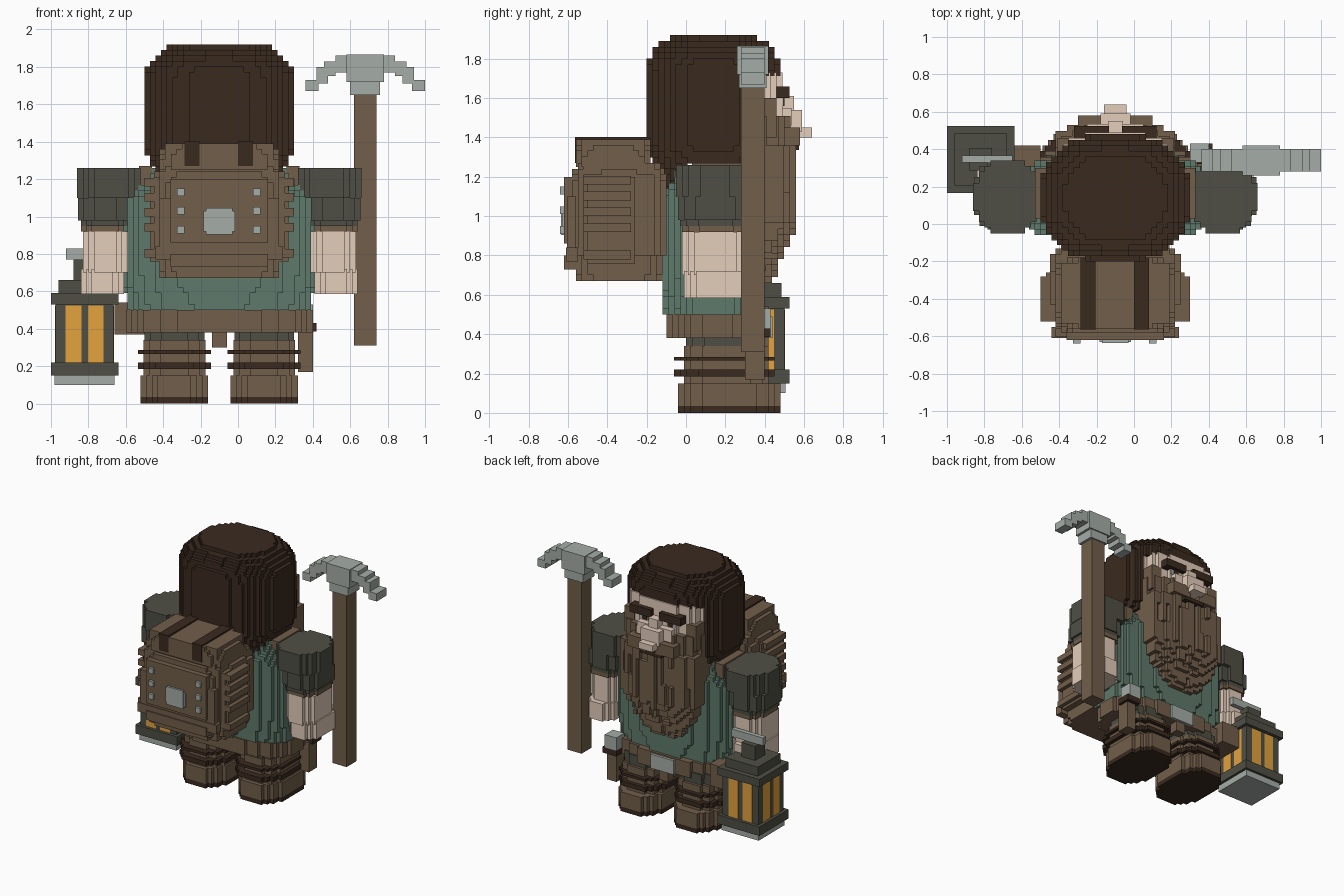
import bpy
import random

if "Cube" in bpy.data.objects:
    bpy.data.objects.remove(bpy.data.objects["Cube"])

random.seed(4)
CX = -0.10   # body centre line
CELL = 0.03  # block size


def material(name, rgb):
    m = bpy.data.materials.new(name)
    lin = [((c / 255 + 0.055) / 1.055) ** 2.4 for c in rgb]
    m.diffuse_color = (*lin, 1)
    m.use_nodes = True
    m.node_tree.nodes["Principled BSDF"].inputs["Base Color"].default_value = m.diffuse_color
    return m


HAIR = material("dark brown", (58, 42, 31))
BROWN = material("leather brown", (114, 94, 74))
TEAL = material("teal cloth", (95, 122, 107))
GREY = material("dark grey", (79, 79, 69))
SKIN = material("skin", (227, 205, 186))
SILVER = material("silver", (165, 173, 167))
AMBER = material("amber", (227, 163, 62))


def make(name, verts, faces, mat):
    me = bpy.data.meshes.new(name)
    me.from_pydata(verts, [], faces)
    me.materials.append(mat)
    ob = bpy.data.objects.new(name, me)
    bpy.context.collection.objects.link(ob)
    return ob


# the six sides of a unit cell: direction and corners
SIDES = [((1, 0, 0), ((1, 0, 0), (1, 1, 0), (1, 1, 1), (1, 0, 1))),
         ((-1, 0, 0), ((0, 0, 0), (0, 0, 1), (0, 1, 1), (0, 1, 0))),
         ((0, 1, 0), ((0, 1, 0), (0, 1, 1), (1, 1, 1), (1, 1, 0))),
         ((0, -1, 0), ((0, 0, 0), (1, 0, 0), (1, 0, 1), (0, 0, 1))),
         ((0, 0, 1), ((0, 0, 1), (1, 0, 1), (1, 1, 1), (0, 1, 1))),
         ((0, 0, -1), ((0, 0, 0), (0, 1, 0), (1, 1, 0), (1, 0, 0)))]


def box(name, x, y, z, mat):
    lo, hi = zip(x, y, z)
    verts, faces = [], []
    for _, corners in SIDES:
        faces.append(tuple(range(len(verts), len(verts) + 4)))
        verts += [tuple(hi[i] if c[i] else lo[i] for i in range(3)) for c in corners]
    return make(name, verts, faces, mat)


def blocks(name, x, y, z, mat, p=2.6, scale=lambda t: 1, keep=lambda x, y, z: True):
    """Block-built rounded column: superellipse section, scaled by height."""
    rng = (x, y, z)
    n = [max(1, round((b - a) / CELL)) for a, b in rng]
    d = [(b - a) / k for (a, b), k in zip(rng, n)]
    cells = set()
    for k in range(n[2]):
        s = max(scale((k + 0.5) / n[2]), 0.01)
        for i in range(n[0]):
            for j in range(n[1]):
                u = abs((i + 0.5) / n[0] * 2 - 1) / s
                v = abs((j + 0.5) / n[1] * 2 - 1) / s
                c = [rng[a][0] + (q + 0.5) * d[a] for a, q in enumerate((i, j, k))]
                if u ** p + v ** p <= 1 and keep(*c):
                    cells.add((i, j, k))
    index, faces = {}, []
    for c in sorted(cells):
        for step, corners in SIDES:
            if tuple(a + b for a, b in zip(c, step)) not in cells:
                faces.append([index.setdefault(tuple(a + b for a, b in zip(c, q)), len(index))
                              for q in corners])
    verts = [tuple(rng[a][0] + q[a] * d[a] for a in range(3)) for q in index]
    return make(name, verts, faces, mat)


# ---- boots and legs
for side, lx in (("left", -0.34), ("right", 0.14)):
    def leg(part, w, y, z, mat):
        blocks(f"{side}_{part}", (lx - w, lx + w), y, z, mat, 2.6)
    leg("sole", 0.18, (-0.04, 0.48), (0, 0.035), HAIR)
    leg("boot_foot", 0.18, (-0.04, 0.48), (0.035, 0.15), BROWN)
    leg("boot_shaft", 0.165, (-0.01, 0.42), (0.15, 0.34), BROWN)
    leg("lower_boot_band", 0.195, (-0.06, 0.45), (0.185, 0.22), HAIR)
    leg("upper_boot_band", 0.195, (-0.06, 0.45), (0.265, 0.285), HAIR)
    leg("trouser", 0.16, (0.0, 0.40), (0.34, 0.42), GREY)

# ---- torso and belt
blocks("tunic", (-0.62, 0.42), (-0.12, 0.40), (0.5, 1.26), TEAL, 2.5,
       lambda t: 0.95 + 0.05 * min(1, t * 4) - 0.25 * max(0, t - 0.8) / 0.2)
blocks("belt", (-0.60, 0.40), (-0.10, 0.42), (0.38, 0.5), BROWN, 2.4)
box("belt_buckle", (-0.20, 0.0), (0.38, 0.44), (0.38, 0.49), SILVER)
box("belt_end", (-0.14, -0.06), (0.35, 0.42), (0.30, 0.40), BROWN)
box("hip_pouch", (-0.66, -0.50), (0.20, 0.42), (0.37, 0.54), BROWN)
box("belt_hammer_handle", (0.32, 0.40), (0.30, 0.40), (0.17, 0.40), BROWN)
box("belt_hammer_loop", (0.30, 0.42), (0.32, 0.43), (0.385, 0.43), HAIR)
box("belt_hammer_head", (0.30, 0.40), (0.33, 0.43), (0.43, 0.53), SILVER)

# ---- arms
for side, s in (("left", -1), ("right", 1)):
    def arm(part, a, b, y, z, mat, p=2.4):
        x = sorted((CX + s * a, CX + s * b))
        blocks(f"{side}_{part}", x, y, z, mat, p)
    arm("shoulder", 0.39, 0.76, (-0.05, 0.34), (1.10, 1.26), GREY, 2.2)
    arm("sleeve", 0.46, 0.755, (-0.04, 0.34), (0.98, 1.10), GREY)
    arm("sleeve_hem", 0.48, 0.74, (-0.03, 0.33), (0.95, 0.98), GREY)
    arm("cuff", 0.48, 0.74, (-0.02, 0.33), (0.92, 0.95), BROWN)
    arm("forearm", 0.49, 0.73, (-0.02, 0.32), (0.70, 0.92), SKIN, 2.8)
    arm("hand", 0.51, 0.74, (-0.01, 0.36), (0.585, 0.72), SKIN, 2.8)
    arm("shoulder_strap", 0.36, 0.43, (0.03, 0.30), (1.16, 1.27), BROWN, 6)

# ---- head: hair with a face opening, face, beard
def hair_keep(x, y, z):
    face = y > 0.28 and z < 1.725 and abs(x - CX) < 0.31
    return not face and (z > 1.27 or y < 0.0)


def hair_scale(t):
    if t > 0.79:
        return 1 - 0.38 * ((t - 0.79) / 0.21) ** 2
    return 1 - 0.20 * max(0, 0.30 - t) / 0.30


blocks("hair", (-0.50, 0.30), (-0.20, 0.48), (1.12, 1.92), HAIR, 2.4, hair_scale, hair_keep)
blocks("face", (-0.41, 0.21), (0.0, 0.49), (1.38, 1.73), SKIN, 3)
blocks("cheek_beard", (-0.42, 0.22), (0.05, 0.53), (1.26, 1.51), BROWN, 2.8)
for side, s in (("left", -1), ("right", 1)):
    def span(a, b):
        return sorted((CX + s * a, CX + s * b))
    box(f"{side}_brow", span(0.035, 0.22), (0.44, 0.525), (1.60, 1.66), HAIR)
    box(f"{side}_eye", span(0.08, 0.16), (0.44, 0.495), (1.56, 1.60), SILVER)
    box(f"{side}_pupil", span(0.09, 0.13), (0.44, 0.50), (1.56, 1.60), HAIR)
    box(f"{side}_sideburn", span(0.22, 0.31), (0.26, 0.46), (1.40, 1.60), BROWN)
    box(f"{side}_moustache", span(0.04, 0.20), (0.48, 0.58), (1.36, 1.45), BROWN)
    box(f"{side}_cheek", span(0.04, 0.15), (0.44, 0.535), (1.46, 1.55), SKIN)
box("nose_bridge", (-0.14, -0.06), (0.44, 0.55), (1.50, 1.61), SKIN)
box("nose", (-0.18, -0.02), (0.44, 0.59), (1.43, 1.54), SKIN)
box("nose_tip", (-0.16, -0.04), (0.50, 0.64), (1.40, 1.45), SKIN)
box("mouth", (-0.19, -0.01), (0.48, 0.575), (1.335, 1.365), HAIR)

strand = {}
def beard_shape(x, y, z):
    # uneven strands over a rounded, tapering tip
    key = (round(x / CELL), int(z / 0.16))
    jitter = strand.setdefault(key, random.choice((0, 0, 0.025)))
    u = abs(x - CX) / 0.32
    front = 0.57 - 0.09 * u ** 2 - 0.13 * max(0, 0.97 - z) / 0.30 - jitter
    return y < front and z > 0.66 + 0.34 * u ** 2.8


blocks("beard", (-0.42, 0.22), (0.22, 0.56), (0.66, 1.36), BROWN, 30, keep=beard_shape)

# ---- backpack
blocks("pack_body", (-0.45, 0.25), (-0.58, -0.10), (0.80, 1.27), BROWN, 6,
       lambda t: 1 - 0.08 * max(0, t - 0.8) / 0.2)
blocks("pack_bottom", (-0.42, 0.22), (-0.56, -0.12), (0.67, 0.80), BROWN, 6,
       lambda t: 0.96 + 0.04 * t)
box("pack_lower_flap", (-0.36, 0.16), (-0.62, -0.55), (0.73, 0.80), BROWN)
box("pack_panel_bottom", (-0.44, 0.24), (-0.61, -0.55), (0.77, 0.84), BROWN)
box("pack_panel", (-0.42, 0.22), (-0.605, -0.56), (0.84, 1.10), BROWN)
box("pack_panel_top", (-0.36, 0.16), (-0.62, -0.56), (0.86, 1.20), BROWN)
box("pack_buckle", (-0.185, -0.015), (-0.63, -0.61), (0.92, 1.03), SILVER)
box("pack_buckle_core", (-0.17, -0.03), (-0.635, -0.61), (0.905, 1.045), SILVER)
for x in (-0.305, 0.10):
    for z in (0.93, 1.03, 1.13):
        box("pack_rivet", (x - 0.02, x + 0.02), (-0.64, -0.61), (z - 0.02, z + 0.02), SILVER)
for s in (-1, 1):
    x = sorted((CX + s * 0.30, CX + s * 0.37))
    box("side_pouch", x, (-0.50, -0.26), (0.76, 1.20), BROWN)
    for z in (0.78, 0.92, 1.0, 1.08, 1.16):
        x = sorted((CX + s * 0.30, CX + s * 0.40))
        box("pouch_ridge", x, (-0.52, -0.28), (z, z + 0.045), BROWN)
blocks("bedroll", (-0.42, 0.22), (-0.56, -0.18), (1.25, 1.39), BROWN, 6,
       lambda t: 1 - 0.08 * t * t)
for x in (-0.245, 0.04):
    box("bedroll_strap", (x - 0.04, x + 0.04), (-0.565, -0.18), (1.27, 1.402), HAIR)

# ---- lantern
LX, LY = -0.82, 0.345
def tier(name, w, z, mat):
    box(name, (LX - w, LX + w), (LY - w, LY + w), z, mat)


tier("lantern_foot", 0.16, (0.10, 0.15), SILVER)
tier("lantern_base", 0.18, (0.15, 0.22), GREY)
tier("lantern_body", 0.155, (0.22, 0.53), GREY)
tier("lantern_cap", 0.18, (0.53, 0.59), GREY)
tier("lantern_upper_cap", 0.14, (0.59, 0.66), GREY)
tier("lantern_neck", 0.06, (0.66, 0.77), GREY)
box("lantern_handle", (-0.92, -0.65), (0.33, 0.365), (0.77, 0.83), SILVER)
for o in (-0.06, 0.06):
    for s in (-1, 1):
        a, b = sorted((s * 0.15, s * 0.158))
        box("lantern_glass", (LX + o - 0.042, LX + o + 0.042), (LY + a, LY + b), (0.22, 0.525), AMBER)
        box("lantern_glass", (LX + a, LX + b), (LY + o - 0.042, LY + o + 0.042), (0.22, 0.525), AMBER)

# ---- pickaxe
PX = 0.68
box("pickaxe_handle", (0.62, 0.74), (0.28, 0.40), (0.31, 1.66), BROWN)
box("pickaxe_collar", (0.60, 0.76), (0.27, 0.41), (1.65, 1.72), SILVER)
box("pickaxe_centre", (0.58, 0.78), (0.26, 0.42), (1.72, 1.865), SILVER)
for s in (-1, 1):
    for a, b, lo, hi in ((0.10, 0.16, 1.77, 1.86), (0.16, 0.22, 1.75, 1.83),
                         (0.20, 0.26, 1.71, 1.80), (0.25, 0.32, 1.67, 1.73)):
        box("pickaxe_arm", sorted((PX + s * a, PX + s * b)), (0.28, 0.40), (lo, hi), SILVER)
